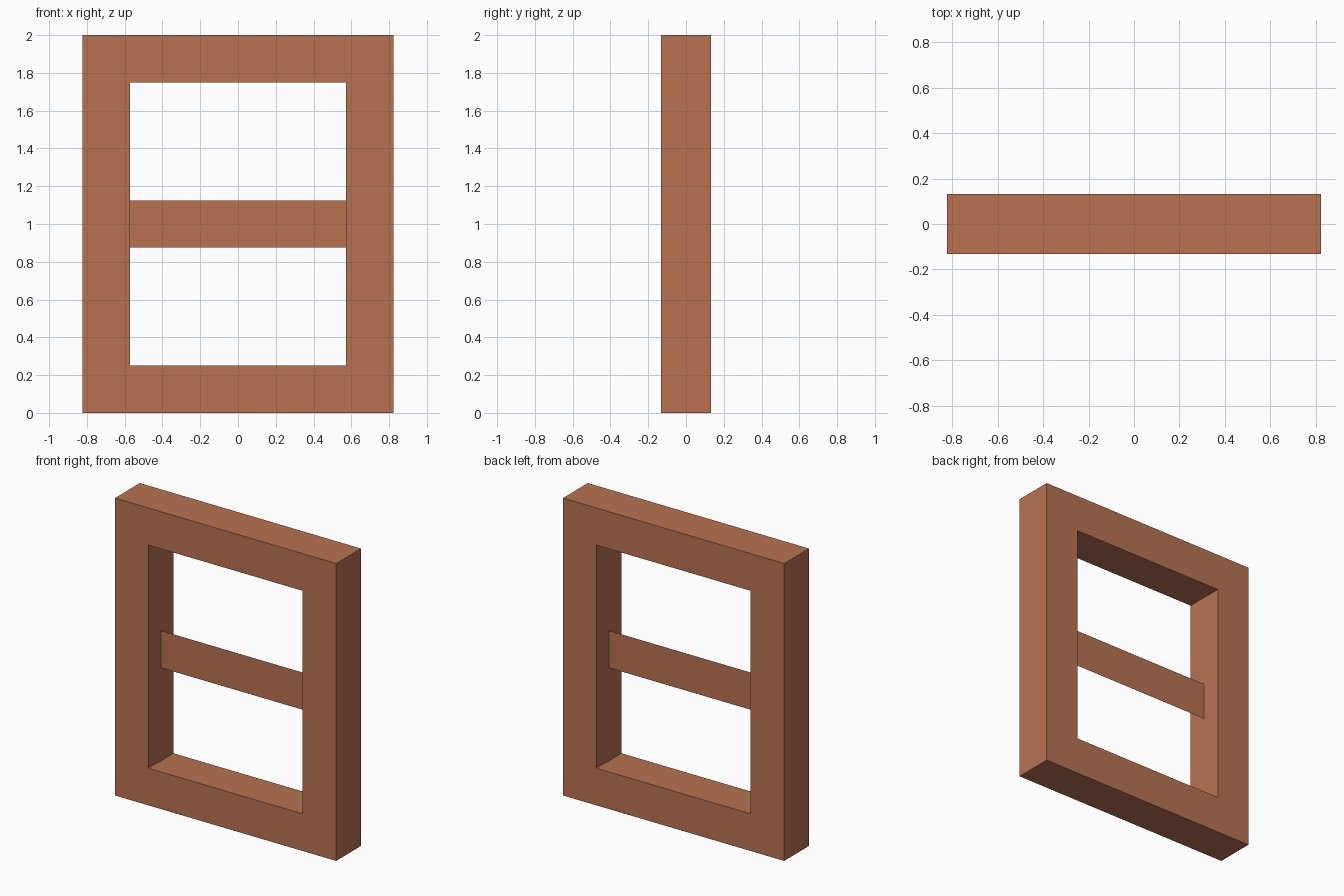
import bpy, bmesh

if "Cube" in bpy.data.objects:
    bpy.data.objects.remove(bpy.data.objects["Cube"])

W, H, D = 0.823, 2.0, 0.132      # half width, height, half depth
B = 0.25                         # width of the frame members

mat = bpy.data.materials.new("terracotta_wood")
mat.diffuse_color = (0.48, 0.17, 0.085, 1)
mat.use_nodes = True
mat.node_tree.nodes["Principled BSDF"].inputs["Base Color"].default_value = mat.diffuse_color


def rect(bm, hw, z0, z1, y):
    return [bm.verts.new((x, y, z)) for x, z in
            ((-hw, z0), (hw, z0), (hw, z1), (-hw, z1))]


def finish(bm, name):
    me = bpy.data.meshes.new(name)
    bm.to_mesh(me)
    bm.free()
    me.materials.append(mat)
    ob = bpy.data.objects.new(name, me)
    bpy.context.collection.objects.link(ob)
    return ob


# Outer frame: a mitred rectangular ring, extruded through its depth
bm = bmesh.new()
outer = rect(bm, W, 0, H, -D)
inner = rect(bm, W - B, B, H - B, -D)
ring = [bm.faces.new((outer[i], outer[(i + 1) % 4], inner[(i + 1) % 4], inner[i]))
        for i in range(4)]
ext = bmesh.ops.extrude_face_region(bm, geom=ring, use_keep_orig=True)
bmesh.ops.translate(bm, vec=(0, 2 * D, 0),
                    verts=[g for g in ext["geom"] if isinstance(g, bmesh.types.BMVert)])
bmesh.ops.recalc_face_normals(bm, faces=bm.faces)
finish(bm, "window_frame")

# Crossbar: a thin flat strip in the middle of the opening
bm = bmesh.new()
bm.faces.new(rect(bm, W - B, H / 2 - B / 2, H / 2 + B / 2, 0))
finish(bm, "crossbar")
